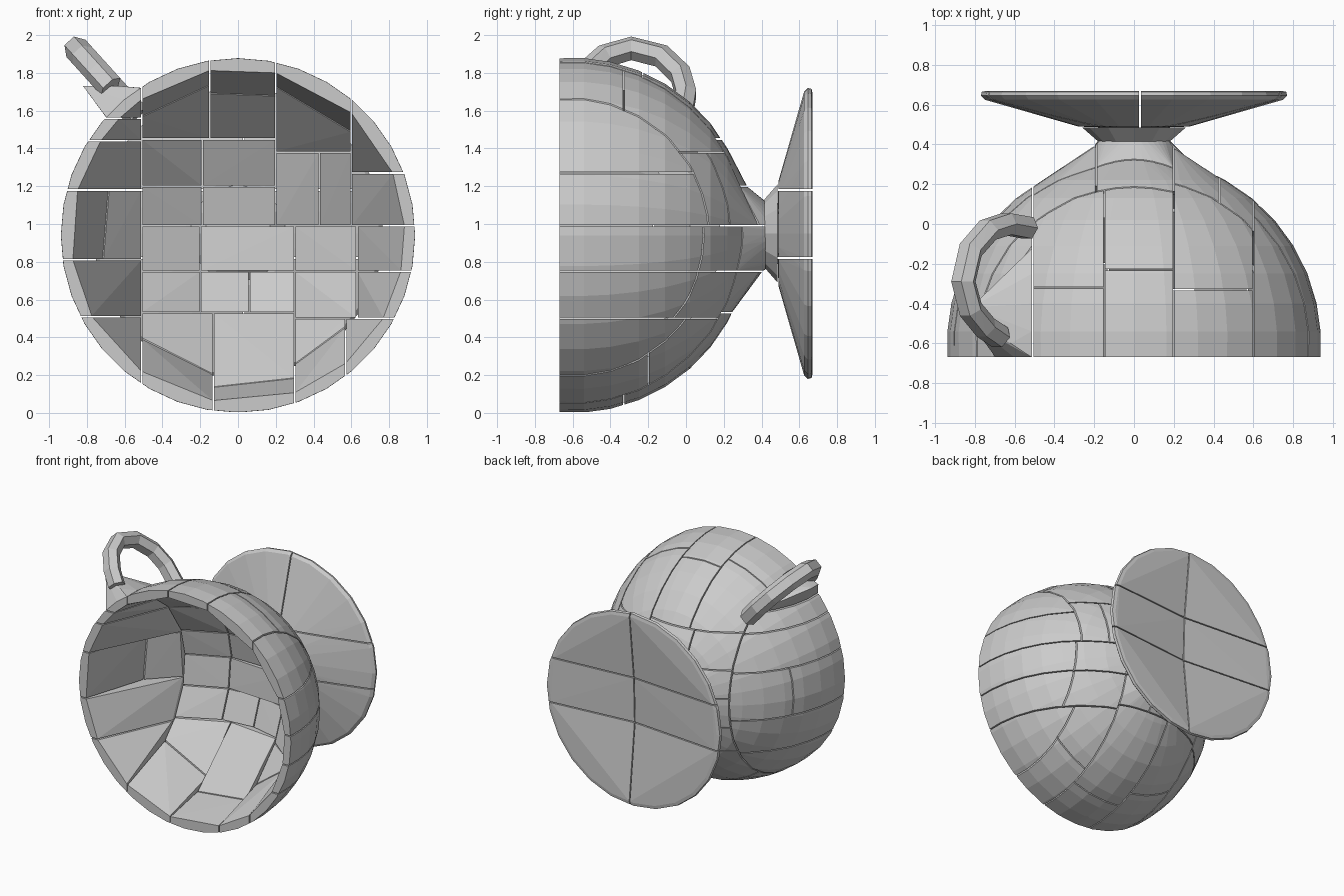
import bpy, bmesh
from math import cos, sin, pi, sqrt
from mathutils import Vector

if "Cube" in bpy.data.objects:
    bpy.data.objects.remove(bpy.data.objects["Cube"])

CZ = 0.94     # height of the cup's axis, which runs along y
GAP = 0.004   # half width of the cracks between blocks


def lathe(profile, seg, cz):
    """Turn (radius, y) points round the y axis."""
    bm = bmesh.new()
    rings = [[bm.verts.new((r * cos(2 * pi * i / seg), y, cz + r * sin(2 * pi * i / seg)))
              for i in range(seg)] for r, y in profile]
    for a, b in zip(rings, rings[1:]):
        for i in range(seg):
            j = (i + 1) % seg
            bm.faces.new((a[i], a[j], b[j], b[i]))
    bmesh.ops.remove_doubles(bm, verts=bm.verts, dist=1e-4)
    return bm


def block_points(source, x0, x1, y0, y1, z0, z1):
    """Points of the part of a shell that lies inside a box."""
    bm = source.copy()
    for axis, lo, hi in ((0, x0, x1), (1, y0, y1), (2, z0, z1)):
        for value, sign in ((lo + GAP, -1), (hi - GAP, 1)):
            co, no = Vector(), Vector()
            co[axis], no[axis] = value, sign
            bmesh.ops.bisect_plane(bm, geom=bm.verts[:] + bm.edges[:] + bm.faces[:],
                                   plane_co=co, plane_no=no, clear_outer=True)
    pts = [v.co.copy() for v in bm.verts]
    bm.free()
    return pts


def add_hull(target, pts):
    """Add the convex block round some points to a bmesh."""
    if len(pts) < 4:
        return
    bm = bmesh.new()
    for p in pts:
        bm.verts.new(p)
    bmesh.ops.remove_doubles(bm, verts=bm.verts, dist=1e-4)
    bmesh.ops.convex_hull(bm, input=bm.verts[:])
    bmesh.ops.delete(bm, geom=[v for v in bm.verts if not v.link_faces], context='VERTS')
    bmesh.ops.recalc_face_normals(bm, faces=bm.faces[:])
    me = bpy.data.meshes.new("block")
    bm.to_mesh(me)
    bm.free()
    target.from_mesh(me)
    bpy.data.meshes.remove(me)


def make_object(name, bm):
    me = bpy.data.meshes.new(name)
    bm.to_mesh(me)
    bm.free()
    ob = bpy.data.objects.new(name, me)
    bpy.context.collection.objects.link(ob)
    return ob


# Bowl shell: outer dome with short stem, and inner dome
outer = [(sqrt(0.94 ** 2 - (y + 0.6) ** 2), y)
         for y in (-0.67, -0.54, -0.4, -0.25, -0.11, 0.02, 0.13, 0.22, 0.28)]
inner = [(sqrt(0.885 ** 2 - (y + 0.67) ** 2), y)
         for y in (0.214, 0.19, 0.13, 0.04, -0.08, -0.22, -0.37, -0.52, -0.67)]
shell = lathe([(0, 0.42), (0.18, 0.42), (0.25, 0.33)] + outer[::-1]
              + [(0.9, -0.67)] + inner[::-1], 36, CZ)

# Bowl blocks: x range, z range, optional split in y
cells = [
    (-1, -.51, 0, .51, None), (-1, -.51, .51, .81, None), (-1, -.51, .81, 1.18, -.17),
    (-1, -.51, 1.18, 1.44, None), (-1, -.51, 1.44, 1.56, None), (-1, -.51, 1.56, 2, -.1),
    (-.51, -.15, 1.45, 2, -.32), (-.15, .2, 1.45, 2, -.23),
    (.2, .6, 1.38, 2, -.33), (.6, 1, 1.27, 2, None),
    (-.51, -.19, 1.2, 1.45, None), (-.19, .2, 1.2, 1.45, None),
    (-.51, -.19, .99, 1.2, None), (-.19, .2, .99, 1.2, None),
    (.2, .43, .99, 1.38, None), (.43, .6, .99, 1.38, None),
    (.6, 1, .99, 1.27, None), (.63, 1, .75, .99, None),
    (-.51, -.2, .75, .99, None), (-.2, .3, .75, .99, None), (.3, .63, .75, .99, None),
    (-.51, -.2, .53, .75, None), (-.2, .06, .53, .75, None), (.06, .3, .53, .75, None),
    (.3, .63, .5, .75, None), (.63, 1, .5, .75, None),
    (-.51, -.13, 0, .53, -.2), (-.13, .3, 0, .53, -.33),
    (.3, .57, 0, .5, -.2), (.57, 1, 0, .5, None),
]
bowl = bmesh.new()
for x0, x1, z0, z1, split in cells:
    ys = [-0.68, 1] if split is None else [-0.68, split, 1]
    for k, (y0, y1) in enumerate(zip(ys, ys[1:])):
        pts = block_points(shell, x0, x1, y0, y1, z0, z1)
        if z0 == 1.56 and k == 0:   # block that carries the front end of the handle
            pts += [Vector(p) for p in ((-.82, -.5, 1.73), (-.82, -.42, 1.73), (-.62, -.6, 1.73))]
        add_hull(bowl, pts)
make_object("bowl_blocks", bowl)
shell.free()

# Neck joining the bowl to the foot
neck = bmesh.new()
add_hull(neck, [Vector((r * cos(pi * i / 6), y, 0.95 + r * sin(pi * i / 6)))
                for r, y in ((.18, .415), (.26, .485)) for i in range(12)])
make_object("neck", neck)

# Foot: dished disc broken into six blocks
disc = lathe([(0, .48), (.28, .49), (.52, .56), (.75, .625), (.77, .645), (.765, .665), (.74, .67),
              (0, .59)], 24, 0.95)
foot = bmesh.new()
for x0, x1 in ((-1, .03), (.03, 1)):
    for z0, z1 in ((0, .82), (.82, 1.18), (1.18, 2)):
        add_hull(foot, block_points(disc, x0, x1, 0, 1, z0, z1))
make_object("foot_disc", foot)
disc.free()

# Handle: loop in a tilted plane, made of convex links
out = Vector((-.67, 0, .74))
side = Vector((.74, 0, .67))
base = Vector((-.6, 0, 1.645))
path = [base + out * s + Vector((0, y, 0)) for y, s in
        ((-.57, .11), (-.52, .22), (-.43, .33), (-.29, .385), (-.13, .33),
         (-.03, .2), (0, .06), (-.02, -.1))]
rings = []
for i, p in enumerate(path):
    t = (path[min(i + 1, len(path) - 1)] - path[max(i - 1, 0)]).normalized()
    n = t.cross(side)
    rings.append([p + side * .068 * cos(pi * k / 3) + n * .062 * sin(pi * k / 3)
                  for k in range(6)])
handle = bmesh.new()
for a, b in zip(rings, rings[1:]):
    add_hull(handle, a + b)
make_object("handle", handle)
